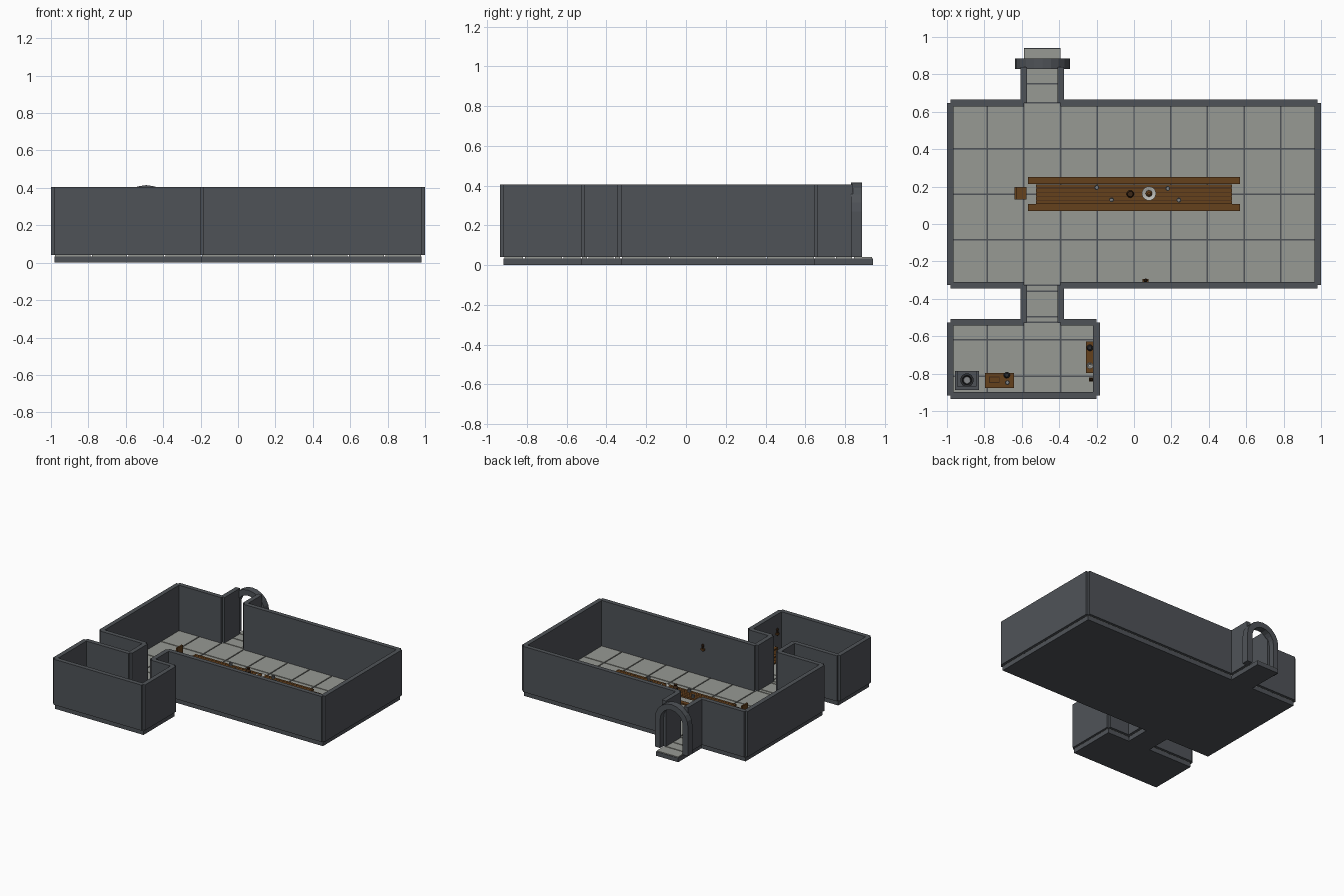
import bpy, bmesh, math
from mathutils import Matrix, Vector

cube = bpy.data.objects.get("Cube")
if cube:
    bpy.data.objects.remove(cube)


def material(name, r, g, b):
    m = bpy.data.materials.new(name)
    m.use_nodes = True
    m.diffuse_color = (r, g, b, 1)
    m.node_tree.nodes["Principled BSDF"].inputs["Base Color"].default_value = (r, g, b, 1)
    return m


STONE = material("dark stone", 0.078, 0.086, 0.097)
TILE = material("pale tile", 0.31, 0.32, 0.295)
WOOD = material("brown wood", 0.13, 0.052, 0.012)
DARK = material("dark wood", 0.045, 0.02, 0.008)
METAL = material("grey metal", 0.24, 0.25, 0.26)
CERAMIC = material("light ceramic", 0.5, 0.5, 0.47)
IRON = material("black iron", 0.025, 0.027, 0.03)


def finish(bm, name, mat):
    bmesh.ops.recalc_face_normals(bm, faces=bm.faces)
    me = bpy.data.meshes.new(name)
    bm.to_mesh(me)
    bm.free()
    me.materials.append(mat)
    ob = bpy.data.objects.new(name, me)
    bpy.context.collection.objects.link(ob)
    return ob


def boxes(name, mat, items):
    """One object from boxes given as x0, x1, y0, y1, z0, z1."""
    bm = bmesh.new()
    for x0, x1, y0, y1, z0, z1 in items:
        mid = Vector((x0 + x1, y0 + y1, z0 + z1)) / 2
        size = Matrix.Diagonal((x1 - x0, y1 - y0, z1 - z0, 1))
        bmesh.ops.create_cube(bm, size=1, matrix=Matrix.Translation(mid) @ size)
    return finish(bm, name, mat)


def lathe(name, mat, x, y, z, profile, sides=12):
    """Round object from radius and height pairs."""
    bm = bmesh.new()
    rings = []
    for r, h in profile:
        angles = [2 * math.pi * i / sides for i in range(sides)]
        rings.append([bm.verts.new((x + r * math.cos(a), y + r * math.sin(a), z + h)) for a in angles])
    for low, high in zip(rings, rings[1:]):
        for i in range(sides):
            j = (i + 1) % sides
            bm.faces.new((low[i], low[j], high[j], high[i]))
    bm.faces.new(rings[0][::-1])
    bm.faces.new(rings[-1])
    return finish(bm, name, mat)


FLOOR, TOP, HALF = 0.04, 0.405, 0.018


def floor(name, xs, ys):
    """Dark slab with separate pale tiles between the cut positions."""
    boxes(name + "_slab", STONE, [(xs[0], xs[-1], ys[0], ys[-1], 0, 0.034)])
    g = 0.004
    boxes(name + "_tiles", TILE, [(a + g, b - g, c + g, d - g, 0.03, FLOOR)
                                 for a, b in zip(xs, xs[1:]) for c, d in zip(ys, ys[1:])])


def wall_x(x0, x1, y):
    return (x0, x1, y - HALF, y + HALF, FLOOR, TOP)


def wall_y(x, y0, y1):
    return (x - HALF, x + HALF, y0, y1, FLOOR, TOP)


# Plan lines
W, E, S, N = -0.982, 0.982, -0.327, 0.647
ROOM_E, ROOM_S, ROOM_N = -0.2, -0.917, -0.526
DOOR_W, DOOR_E = -0.589, -0.392
STEP = (E - W) / 10
grid = [W + STEP * i for i in range(11)]

# Floors
floor("hall_floor", grid, [S + (N - S) * i / 4 for i in range(5)])
floor("room_floor", grid[:5], [ROOM_S, -0.815, -0.62, ROOM_N])
floor("south_passage_floor", [DOOR_W, DOOR_E], [ROOM_N, -0.495, -0.36, S])
floor("north_passage_floor", [DOOR_W, DOOR_E], [N, 0.75, 0.84, 0.94])

# Walls
boxes("hall_walls", STONE, [wall_y(W, S, N), wall_y(E, S, N)] +
      [w for y in (S, N) for w in (wall_x(W, DOOR_W, y), wall_x(DOOR_E, E, y))])
boxes("room_walls", STONE, [wall_x(W, ROOM_E, ROOM_S), wall_y(W, ROOM_S, ROOM_N),
                           wall_y(ROOM_E, ROOM_S, ROOM_N),
                           wall_x(W, DOOR_W, ROOM_N), wall_x(DOOR_E, ROOM_E, ROOM_N)])
boxes("passage_walls", STONE, [wall_y(x, a, b) for x in (DOOR_W, DOOR_E)
                              for a, b in ((ROOM_N, S), (N, 0.84))])


# Entrance arch
def arch_line(half_width, peak):
    spring = 0.27
    pts = [(-half_width, FLOOR)]
    for i in range(11):
        a = math.pi * (1 - i / 10)
        pts.append((half_width * math.cos(a), spring + (peak - spring) * math.sin(a)))
    return pts + [(half_width, FLOOR)]


bm = bmesh.new()
ring = [[bm.verts.new((x - 0.4905, y, z)) for x, z in arch_line(w, p)]
        for w, p, y in ((0.147, 0.415, 0.83), (0.1, 0.37, 0.83), (0.1, 0.37, 0.885), (0.147, 0.415, 0.885))]
for k in range(4):
    a, b = ring[k], ring[(k + 1) % 4]
    for i in range(len(a) - 1):
        bm.faces.new((a[i], a[i + 1], b[i + 1], b[i]))
for i in (0, -1):
    bm.faces.new([r[i] for r in ring])
finish(bm, "entrance_arch", STONE)


# Furniture
def table(name, x0, x1, y0, y1, top, planks, leg=0.015):
    d = (y1 - y0) / planks
    gap = 0.003 if planks > 1 else 0
    parts = [(x0, x1, y0 + d * i + gap / 2, y0 + d * (i + 1) - gap / 2, top - 0.012, top)
             for i in range(planks)]
    for x in (x0 + 0.03, x1 - 0.03 - leg):
        parts.append((x, x + leg, y0 + 0.004, y1 - 0.004, top - 0.022, top - 0.011))
        for y in (y0 + 0.006, y1 - 0.006 - leg):
            parts.append((x, x + leg, y, y + leg, FLOOR, top - 0.02))
    return boxes(name, WOOD, parts)


TABLE = 0.13
table("long_table", -0.525, 0.525, 0.106, 0.214, TABLE, 5)
boxes("long_table_underside", DARK, [(-0.52, 0.52, 0.11, 0.21, TABLE - 0.016, TABLE - 0.008)])
table("front_bench", -0.567, 0.567, 0.07, 0.106, 0.09, 1)
table("back_bench", -0.567, 0.567, 0.214, 0.25, 0.09, 1)
boxes("chair", WOOD, [(-0.64, -0.575, 0.13, 0.198, 0.08, 0.09), (-0.64, -0.628, 0.13, 0.198, 0.09, 0.18)] +
      [(x, x + 0.01, y, y + 0.01, FLOOR, 0.08) for x in (-0.64, -0.585) for y in (0.13, 0.188)])

# Tableware
MUG = [(0.011, 0), (0.013, 0.024), (0.009, 0.024), (0.008, 0.006)]
for i, (x, y) in enumerate([(-0.2, 0.195), (-0.12, 0.13), (0.18, 0.19), (0.24, 0.128)]):
    lathe("mug_%d" % i, METAL, x, y, TABLE, MUG, 10)
lathe("serving_plate", CERAMIC, 0.08, 0.163, TABLE, [(0.02, 0), (0.038, 0.01), (0.034, 0.01), (0.018, 0.004)], 16)
lathe("roast", WOOD, 0.08, 0.163, TABLE + 0.004, [(0.012, 0), (0.018, 0.01), (0.008, 0.02)], 8)
lathe("jug", DARK, -0.02, 0.16, TABLE, [(0.014, 0), (0.02, 0.018), (0.011, 0.036), (0.015, 0.045)])

# Desk with book, pot and mug
DESK = 0.125
table("desk", -0.797, -0.642, -0.878, -0.797, DESK, 1)
boxes("book", DARK, [(-0.775, -0.718, -0.85, -0.815, DESK, DESK + 0.008)])
boxes("book_pages", WOOD, [(-0.77, -0.723, -0.845, -0.82, DESK + 0.007, DESK + 0.011)])
lathe("desk_pot", IRON, -0.68, -0.808, DESK, [(0.011, 0), (0.017, 0.015), (0.01, 0.035)])
lathe("desk_mug", METAL, -0.677, -0.848, DESK, MUG, 10)

# Stove in the corner
boxes("stove", STONE, [(-0.957, -0.83, -0.888, -0.785, FLOOR, 0.11),
                       (-0.957, -0.83, -0.888, -0.87, 0.11, 0.14),
                       (-0.957, -0.943, -0.888, -0.785, 0.11, 0.14),
                       (-0.844, -0.83, -0.888, -0.785, 0.11, 0.14)])
lathe("cauldron", IRON, -0.893, -0.835, 0.11,
      [(0.02, 0), (0.036, 0.018), (0.03, 0.045), (0.036, 0.05), (0.025, 0.05), (0.02, 0.03)], 14)
lathe("cauldron_stew", METAL, -0.893, -0.835, 0.138, [(0.02, 0), (0.018, 0.004)])

# Shelf unit by the wall
boxes("shelf_unit", WOOD, [(-0.257, -0.216, -0.797, -0.627, z, z + 0.01) for z in (0.05, 0.1, 0.16)] +
      [(-0.257, -0.216, y, y + 0.01, FLOOR, 0.16) for y in (-0.797, -0.637)])
lathe("shelf_pot", IRON, -0.236, -0.662, 0.17, [(0.01, 0), (0.017, 0.015), (0.01, 0.03)])
lathe("shelf_bowl", CERAMIC, -0.236, -0.757, 0.17, [(0.009, 0), (0.018, 0.014), (0.014, 0.014), (0.007, 0.004)])

# Wall torches
for name, x, y, dx, dy in (("hall_torch", 0.062, -0.301, 0.016, 0.008),
                           ("room_torch", -0.229, -0.832, 0.011, 0.011)):
    boxes(name + "_bracket", WOOD, [(x - dx, x + dx, y - dy, y + dy, 0.25, 0.262)])
    lathe(name, DARK, x, y, 0.24, [(0.005, 0), (0.008, 0.04), (0.01, 0.05), (0.004, 0.06)], 8)
